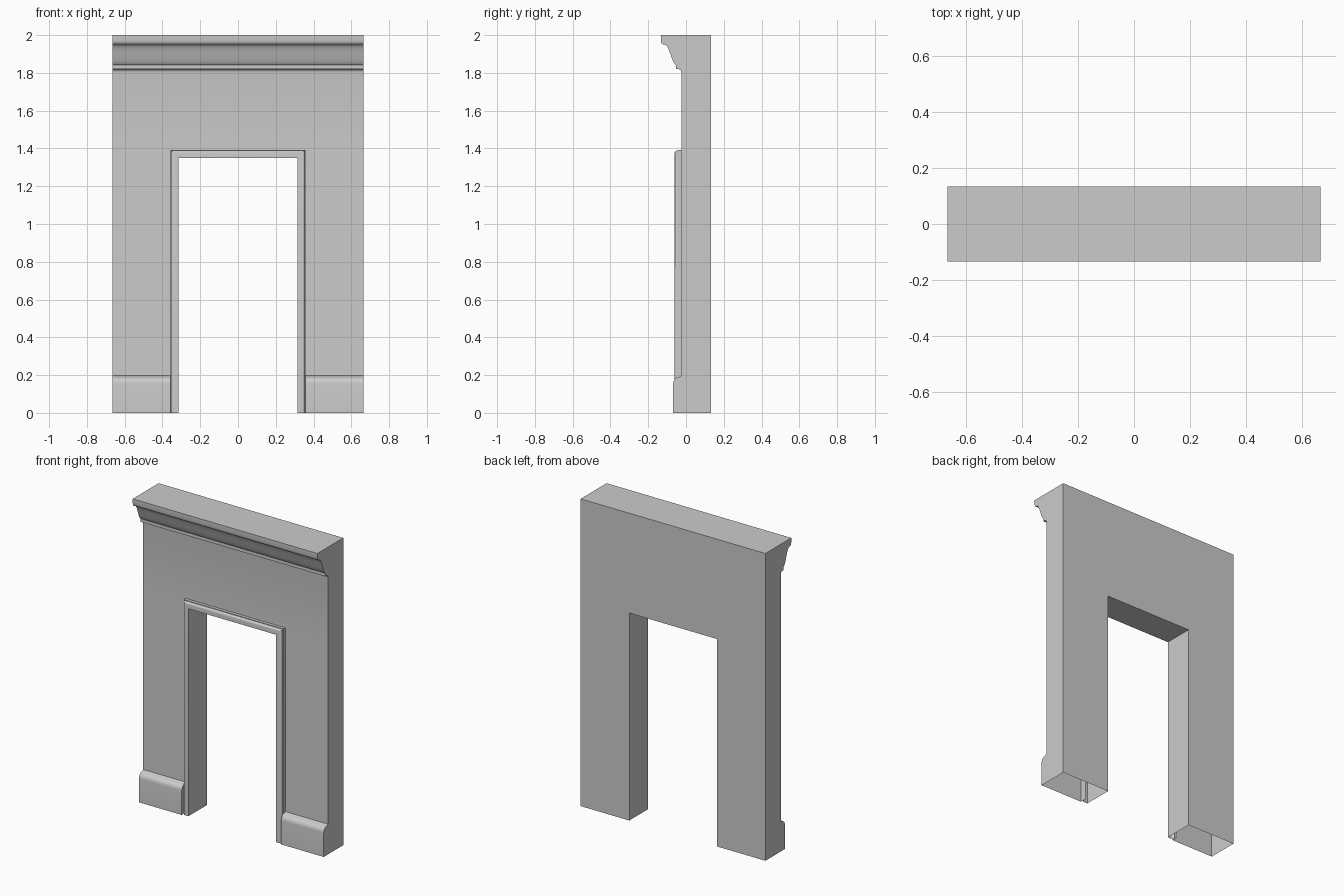
import bpy, bmesh
from math import sin, cos, pi

if "Cube" in bpy.data.objects:
    bpy.data.objects.remove(bpy.data.objects["Cube"])

W, BACK, TOP = 0.665, 0.133, 2.0      # half width, back plane, height
FRONT = -0.025                        # plain wall face
IN_W, IN_H = 0.315, 1.35              # opening half width and height
OUT_W = 0.358                         # outer edge of the casing
OUT_H = IN_H + OUT_W - IN_W
LIP = -0.045                          # depth of the casing's outer edge


def make(name, rails=(), polys=()):
    """Skin neighbouring rails with quads and add flat polygons."""
    bm = bmesh.new()
    rows = [[bm.verts.new(p) for p in r] for r in rails]
    for a, b in zip(rows, rows[1:]):
        for i in range(len(a) - 1):
            bm.faces.new((a[i], b[i], b[i + 1], a[i + 1]))
    for poly in polys:
        bm.faces.new([bm.verts.new(p) for p in poly])
    me = bpy.data.meshes.new(name)
    bm.to_mesh(me)
    bm.free()
    ob = bpy.data.objects.new(name, me)
    bpy.context.collection.objects.link(ob)
    bpy.ops.object.select_all(action='DESELECT')
    ob.select_set(True)
    bpy.context.view_layer.objects.active = ob
    bpy.ops.object.shade_smooth_by_angle(angle=0.6)
    return ob


def at_x(x, profile):
    return [(x, y, z) for y, z in profile]


def arc(cy, cz, ry, rz, a0, a1, n=6):
    return [(cy + ry * cos(a0 + (a1 - a0) * i / n),
             cz + rz * sin(a0 + (a1 - a0) * i / n)) for i in range(n + 1)]


# Plinth profile: upright face, rounded shoulder, small slope to the wall
base = [(-0.068, 0), (-0.068, 0.155)]
base += arc(-0.038, 0.155, 0.03, 0.035, pi, pi / 2)[1:]
base += [(FRONT, 0.197)]

# Crown profile: small cove, fillet, double curve, rounded lip, flat band
crown = arc(FRONT - 0.017, 1.803, 0.017, 0.017, 0, pi / 2, 5)
crown += [(-0.053, 1.82), (-0.053, 1.841)]
for i in range(15):
    t = i / 14
    crown.append((-0.055 - 0.052 * t, 1.842 + 0.106 * (0.25 * t + 0.75 * t * t * (3 - 2 * t))))
crown += arc(-0.115, 1.968, 0.0175, 0.018, 1.5 * pi, pi, 5)
crown += [(-0.133, 1.97), (-0.133, TOP)]

# Front wall above the opening, with crown and top
upper = [(FRONT, OUT_H)] + crown + [(BACK, TOP)]
make("header_with_crown", [at_x(-W, upper), at_x(W, upper)])

# Front of each leg with its plinth, and the plinth end beside the casing
leg = base + [(FRONT, OUT_H)]
end = [p for p in base if p[0] < LIP] + [(LIP, base[-3][1]), (LIP, 0)]
make("left_leg", [at_x(-W, leg), at_x(-OUT_W, leg)], [at_x(-OUT_W, end[::-1])])
make("right_leg", [at_x(OUT_W, leg), at_x(W, leg)], [at_x(OUT_W, end)])

# Outer side panels follow the whole silhouette
side = base + crown + [(BACK, TOP), (BACK, 0)]
make("left_side", polys=[at_x(-W, side)])
make("right_side", polys=[at_x(W, side[::-1])])

# Back panel around the opening
u = [(-W, 0), (-IN_W, 0), (-IN_W, IN_H), (IN_W, IN_H),
     (IN_W, 0), (W, 0), (W, TOP), (-W, TOP)]
make("back_panel", polys=[[(x, BACK, z) for x, z in u[::-1]]])

# Casing moulding mitred around the opening, running into the jambs
casing = [(OUT_W, FRONT), (OUT_W, LIP), (0.354, LIP)]
casing += [(0.342 + 0.012 * cos(i * pi / 10), LIP - 0.015 * sin(i * pi / 10))
           for i in range(1, 6)]
casing += [(IN_W, -0.06), (IN_W, BACK)]
make("door_casing", [[(-w, y, 0), (-w, y, IN_H + w - IN_W),
                      (w, y, IN_H + w - IN_W), (w, y, 0)] for w, y in casing])
